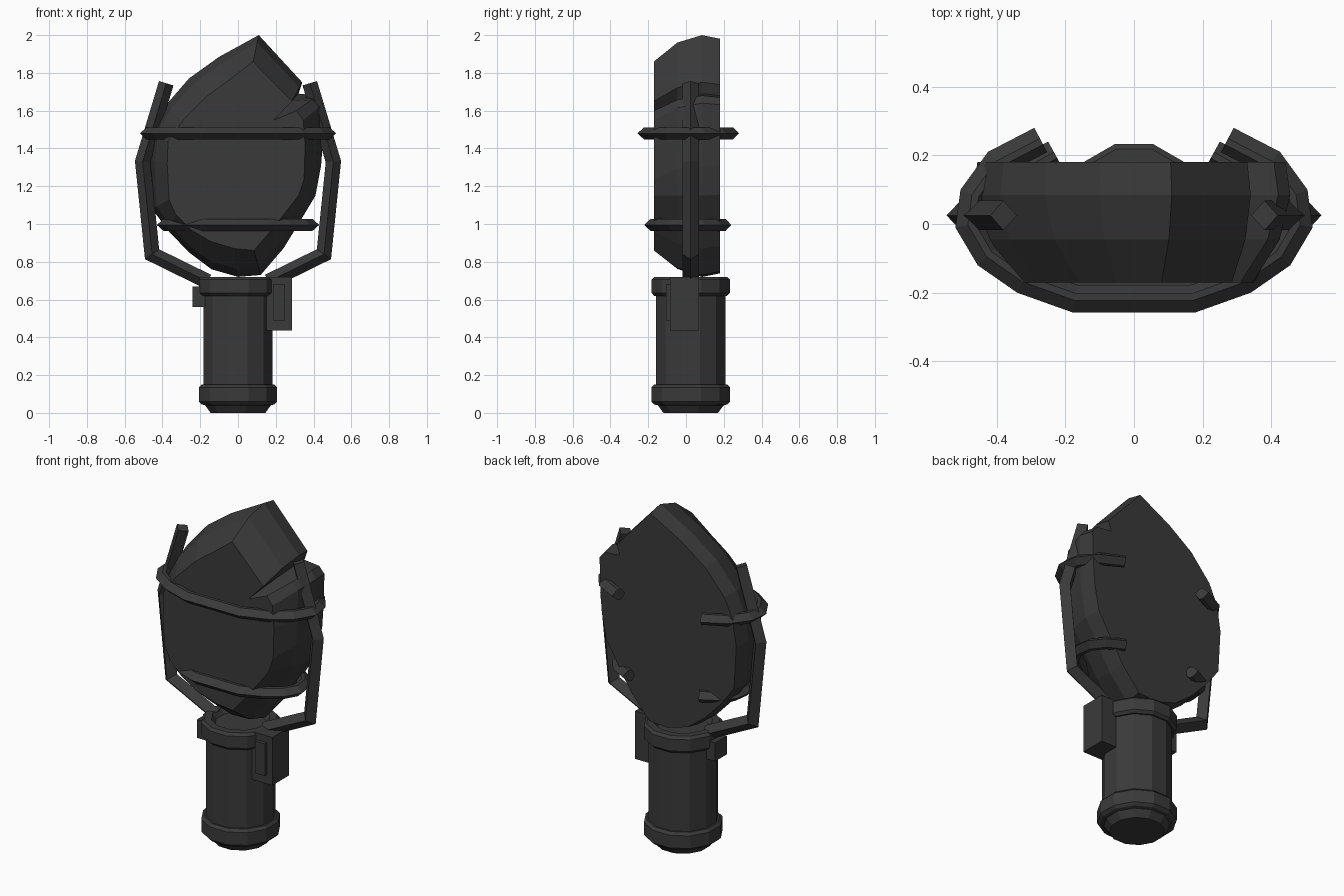
import bpy, bmesh, math
from mathutils import Vector

if "Cube" in bpy.data.objects:
    bpy.data.objects.remove(bpy.data.objects["Cube"])

mat = bpy.data.materials.new("charcoal")
mat.diffuse_color = (0.042, 0.042, 0.042, 1)
mat.use_nodes = True
mat.node_tree.nodes["Principled BSDF"].inputs["Base Color"].default_value = mat.diffuse_color
CY = 0.025  # depth of the main axis


def make(name, rings, close_rings=False):
    """Skin a list of equal-length point rings, capping both ends."""
    bm = bmesh.new()
    vs = [[bm.verts.new(p) for p in r] for r in rings]
    n = len(vs[0])
    for a, b in zip(vs, vs[1:]):
        for i in range(n):
            j = (i + 1) % n
            bm.faces.new((a[i], a[j], b[j], b[i]))
    bm.faces.new(vs[0])
    bm.faces.new(vs[-1])
    bmesh.ops.recalc_face_normals(bm, faces=bm.faces)
    me = bpy.data.meshes.new(name)
    bm.to_mesh(me)
    bm.free()
    me.materials.append(mat)
    ob = bpy.data.objects.new(name, me)
    bpy.context.collection.objects.link(ob)
    return ob


def sweep(name, path, section, to3d):
    """Sweep a section (outward offset, sideways) along a mitred 2D path."""
    pts = [Vector(p) for p in path]
    rings = []
    for i, p in enumerate(pts):
        d1 = (p - pts[max(i - 1, 0)]).normalized()
        d2 = (pts[min(i + 1, len(pts) - 1)] - p).normalized()
        t = (d1 + d2).normalized()
        nrm = Vector((t.y, -t.x))
        k = 1 / max(0.5, t.dot(d2 if d2.length else d1))
        rings.append([to3d(p + nrm * o * k, s) for o, s in section])
    return make(name, rings)


def box(name, x0, x1, y0, y1, z0, z1):
    return make(name, [[(x0, y0, z), (x1, y0, z), (x1, y1, z), (x0, y1, z)] for z in (z0, z1)])


# Handle: turned profile with two collars and a recessed top
profile = [(.15, 0), (.18, .04), (.2, .045), (.215, .06), (.215, .135), (.2, .15), (.19, .15),
           (.19, .62), (.2, .62), (.215, .635), (.215, .705), (.2, .72), (.16, .72), (.14, .69)]
N = 12
make("handle", [[(r * math.cos(math.tau * (i + .5) / N), CY + r * math.sin(math.tau * (i + .5) / N), z)
                 for i in range(N)] for r, z in profile])

# Switch blocks on the handle sides
box("switch_block", .15, .285, -.085, .07, .435, .72)
box("switch_plate", .185, .25, -.105, -.08, .49, .68)
box("side_block", -.24, -.15, -.04, .07, .56, .67)

# Crystal head: wide outline and smaller front outline (wide x, z, front x, z)
outline = [(.11, 2.0, .08, 1.86), (.34, 1.75, .285, 1.65), (.32, 1.69, .19, 1.55),
           (.42, 1.68, .31, 1.60), (.455, 1.64, .345, 1.55), (.45, 1.45, .355, 1.42),
           (.44, 1.31, .35, 1.24), (.41, 1.15, .32, 1.15), (.32, 1.0, .25, 1.06),
           (.24, .87, .17, .96), (.12, .73, .085, .86), (0, .72, -.02, .87),
           (-.14, .76, -.15, .91), (-.26, .85, -.25, .97), (-.365, .96, -.33, 1.05),
           (-.455, 1.08, -.365, 1.13), (-.47, 1.34, -.375, 1.32), (-.445, 1.5, -.37, 1.44),
           (-.39, 1.62, -.29, 1.55), (-.26, 1.77, -.16, 1.68), (-.1, 1.885, -.05, 1.76)]


def head_ring(y, t, s=1):
    return [((fx + (wx - fx) * t) * s, y, 1.35 + (fz + (wz - fz) * t - 1.35) * s)
            for wx, wz, fx, fz in outline]


make("crystal_head", [head_ring(-.17, 0), head_ring(-.045, .72), head_ring(.085, 1), head_ring(.18, 1, .97)])

# Hoops: open at the back, hexagonal section
hexagon = [(0, 0), (-.035, .032), (-.055, .032), (-.08, 0), (-.055, -.032), (-.035, -.032)]


def hoop(name, half, z):
    path = [(-x, y) for x, y in half] + [(0, half[-1][1])] + half[::-1]
    sweep(name, path, hexagon, lambda p, s: (p.x, p.y, z + s))


hoop("upper_hoop", [(.29, .28), (.425, .21), (.505, .1), (.52, -.01), (.455, -.12), (.34, -.2), (.18, -.257), (0, -.275)][:-1]
     , 1.48)
hoop("lower_hoop", [(.25, .24), (.35, .185), (.415, .1), (.43, -.01), (.38, -.1), (.28, -.17), (.15, -.222)], .995)

# Cage prongs: diamond section, mirrored left and right
diamond = [(.04, 0), (0, .043), (-.04, 0), (0, -.043)]
prong = [(.16, .695), (.455, .84), (.505, 1.33), (.38, 1.745)]
for side, sx in (("right", 1), ("left", -1)):
    sweep(side + "_prong", prong, diamond, lambda p, s: (p.x * sx, CY + s, p.y))
